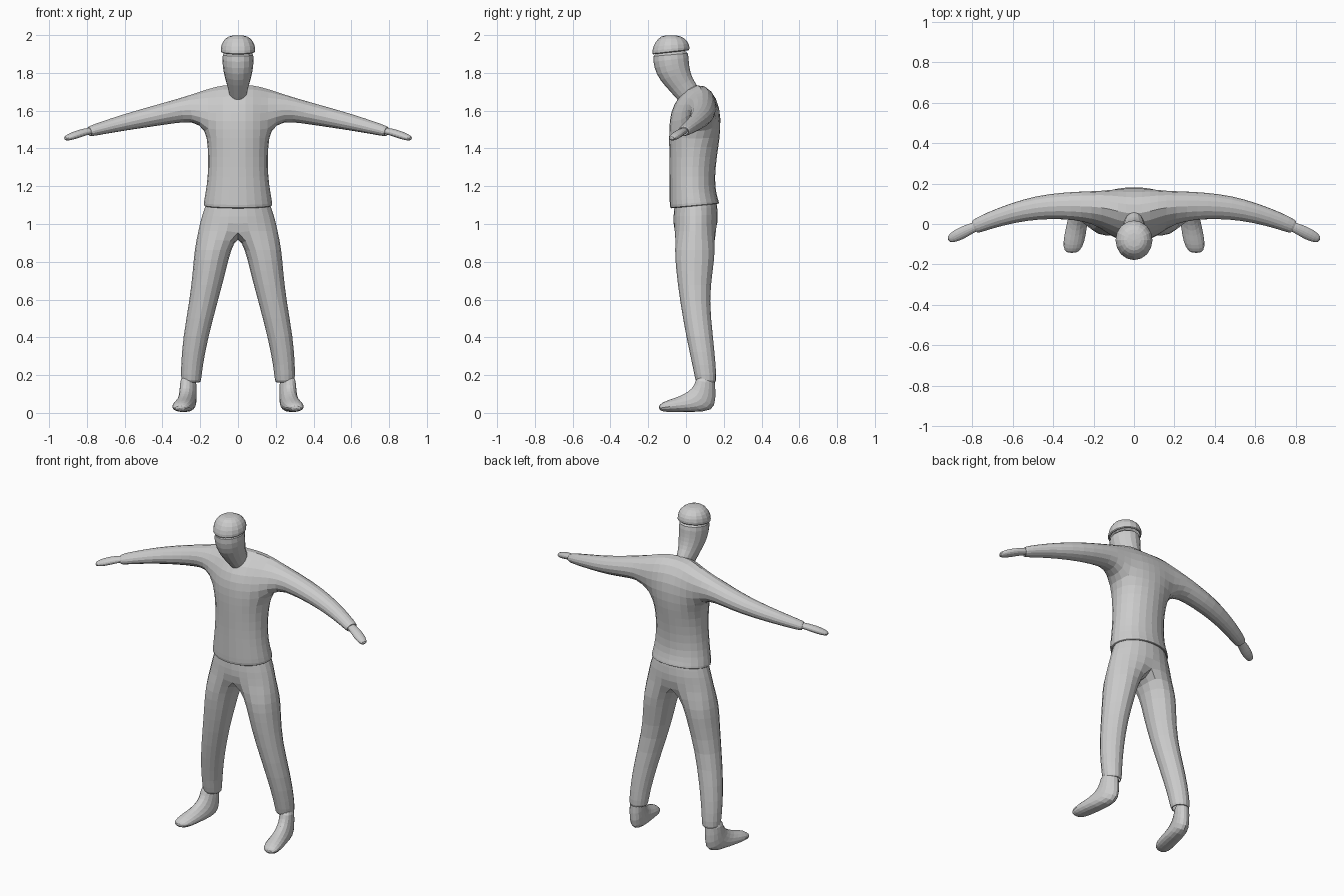
import bpy, bmesh
from math import sin, cos, pi, radians
from mathutils import Vector

if "Cube" in bpy.data.objects:
    bpy.data.objects.remove(bpy.data.objects["Cube"])

K8, K12 = 1.08, 1.04      # widen the cages to offset subdivision shrinkage


def ring(c, a, b):
    """Eight points around c, half axes a and b, starting at -45 degrees."""
    c, a, b = Vector(c), Vector(a) * K8, Vector(b) * K8
    return [c + a * cos(radians(45 * i - 45)) + b * sin(radians(45 * i - 45)) for i in range(8)]


def span(x, front, back, w):
    """Ring through a front and a back (y, z) point with half width w."""
    p, q = Vector((x(front[0]), *front)), Vector((x(back[0]), *back))
    return ring((p + q) / 2, (p - q) / 2, (w, 0, 0))


def half_arc(zf, zb, w, yf, yb):
    """Seven points from front centre round the side to back centre."""
    c, d = (yf + yb) / 2, (yb - yf) / 2
    pts = []
    for i in range(7):
        t = pi * i / 6
        f = (1 - cos(t)) / 2
        pts.append(Vector((w * K12 * sin(t) if 0 < i < 6 else 0, c - d * K12 * cos(t), zf + (zb - zf) * f)))
    return pts


def limb(x, y, z, hy, hz, turn, drop=0.22):
    """Ring across an arm that turns forward and drops."""
    return ring((x, y, z), (-hy * sin(turn), -hy * cos(turn), 0), (hz * sin(drop), 0, hz * cos(drop)))


def build(name, strips, caps=(), mirror=True):
    """Join point rows with quads, weld, mirror and subdivide."""
    bm = bmesh.new()
    for rows, closed in strips:
        for r, s in zip(rows, rows[1:]):
            n = len(r)
            for i in range(n if closed else n - 1):
                j = (i + 1) % n
                bm.faces.new([bm.verts.new(p) for p in (r[i], r[j], s[j], s[i])])
    for r in caps:
        bm.faces.new([bm.verts.new(p) for p in r])
    bmesh.ops.remove_doubles(bm, verts=bm.verts, dist=1e-4)
    bmesh.ops.recalc_face_normals(bm, faces=bm.faces)
    me = bpy.data.meshes.new(name)
    bm.to_mesh(me)
    bm.free()
    ob = bpy.data.objects.new(name, me)
    bpy.context.collection.objects.link(ob)
    if mirror:
        ob.modifiers.new("Mirror", 'MIRROR')
    sub = ob.modifiers.new("Subdivision", 'SUBSURF')
    sub.levels = sub.render_levels = 1
    return ob


# Trousers: hip arcs, then leg rings below the crotch
hips = [half_arc(*r) for r in ((1.11, 1.13, .165, -.06, .16),
                               (1.04, 1.05, .192, -.068, .172),
                               (0.97, 0.97, .21, -.066, .165))]
crotch = hips[-1] + [Vector((0, .05, .93))]
legs = [crotch]
for x, z, w, yf, yb in ((.135, .86, .098, -.063, .157), (.15, .76, .09, -.055, .145),
                        (.18, .6, .077, -.035, .123), (.225, .4, .068, .0, .145),
                        (.246, .24, .058, .036, .16), (.248, .16, .054, .05, .163),
                        (.248, .162, .044, .062, .152)):
    legs.append(ring((x, (yf + yb) / 2, z), (0, -(yb - yf) / 2, 0), (w, 0, 0)))
build("trousers", [(hips, False), (legs, True)])

# Shirt: lower torso arcs, chest profiles, sleeve rings
chest = [[Vector((x, y, z)) for y, z in prof] for x, prof in (
    (0, ((-.092, 1.5), (-.087, 1.59), (-.05, 1.675), (.05, 1.75), (.135, 1.715), (.183, 1.62), (.187, 1.5))),
    (.08, ((-.083, 1.5), (-.075, 1.59), (-.032, 1.675), (.065, 1.76), (.145, 1.705), (.18, 1.61), (.176, 1.5))),
    (.155, ((-.035, 1.5), (-.022, 1.59), (.01, 1.67), (.085, 1.735), (.153, 1.685), (.17, 1.6), (.145, 1.5))))]
armpit = Vector((.178, .06, 1.5))
torso = [half_arc(*r) for r in ((1.085, 1.11, .17, -.068, .165),
                                (1.078, 1.105, .185, -.087, .18),
                                (1.12, 1.135, .18, -.087, .168),
                                (1.2, 1.2, .166, -.087, .153),
                                (1.3, 1.3, .157, -.087, .156),
                                (1.41, 1.41, .16, -.09, .172))]
torso.append([c[0] for c in chest] + [armpit] + [c[6] for c in reversed(chest)])
sleeve = [chest[2] + [armpit]] + [limb(*r) for r in (
    (.25, .088, 1.612, .075, .07, .0), (.35, .09, 1.592, .067, .061, .05),
    (.47, .083, 1.566, .06, .053, .15), (.6, .055, 1.538, .05, .044, .3),
    (.72, .015, 1.508, .042, .034, .4), (.79, -.015, 1.489, .036, .028, .42),
    (.788, -.014, 1.489, .028, .021, .42))]
build("shirt", [(torso, False), (chest, False), (sleeve, True)])

# Hands: plain mittens
hand = [limb(*r, .45, .32) for r in (
    (.76, -.003, 1.497, .024, .018), (.81, -.024, 1.488, .026, .019),
    (.85, -.044, 1.475, .031, .021), (.89, -.064, 1.461, .028, .019),
    (.92, -.079, 1.45, .016, .011))]
build("hands", [(hand, True)], [hand[0], hand[-1]])

# Feet: rings sweep from ankle down and forward to the toe
foot = [span(lambda y: .26 + (.12 - y) * .18, *r) for r in (
    ((.055, .2), (.155, .2), .044), ((.045, .145), (.157, .12), .044),
    ((.015, .115), (.158, .025), .047), ((-.035, .088), (.105, .004), .05),
    ((-.085, .072), (-.03, .004), .055), ((-.125, .056), (-.105, .003), .05),
    ((-.147, .036), (-.142, .012), .028))]
build("feet", [(foot, True)], [foot[0], foot[-1]])

# Head and neck, leaning forward
centre = lambda y: 0
head = [span(centre, *r) for r in (
    ((-.02, 1.62), (.08, 1.71), .045), ((-.055, 1.67), (.045, 1.755), .052),
    ((-.115, 1.732), (.028, 1.79), .067), ((-.16, 1.79), (.018, 1.84), .081),
    ((-.177, 1.86), (.016, 1.88), .085), ((-.178, 1.92), (.012, 1.93), .085))]
build("head", [(head, True)], [head[0], head[-1]], mirror=False)

# Cap with a turned-in rim
cap = [span(centre, *r) for r in (
    ((-.172, 1.9), (.01, 1.92), .082), ((-.184, 1.893), (.022, 1.917), .096),
    ((-.178, 1.94), (.02, 1.955), .093), ((-.15, 1.985), (-.005, 1.985), .07),
    ((-.115, 2.0), (-.045, 2.0), .035))]
build("cap", [(cap, True)], [cap[-1]], mirror=False)
